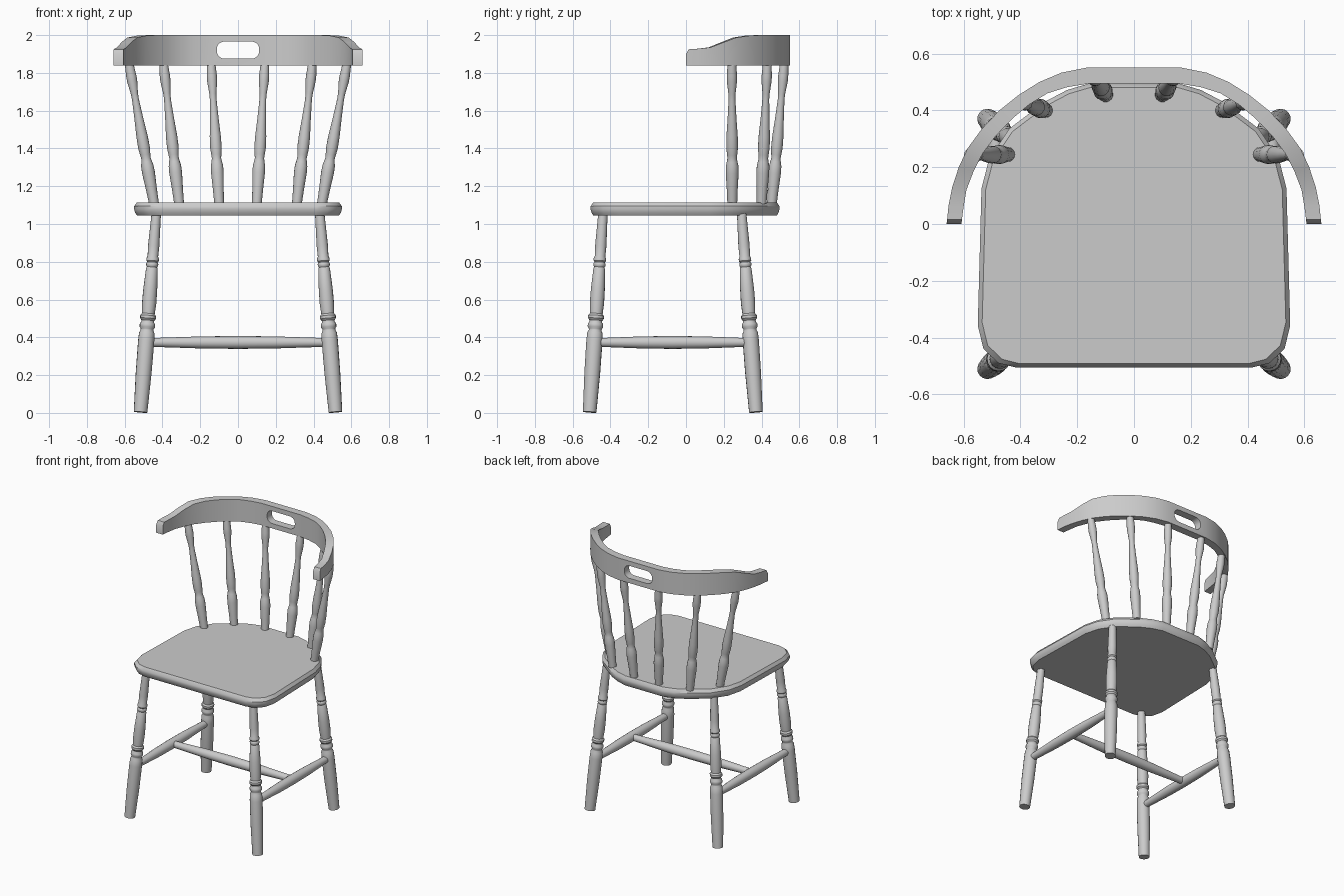
import bpy, bmesh, math
from mathutils import Vector

if "Cube" in bpy.data.objects:
    bpy.data.objects.remove(bpy.data.objects["Cube"])


def finish(name, bm, angle=35):
    bmesh.ops.recalc_face_normals(bm, faces=bm.faces)
    me = bpy.data.meshes.new(name)
    bm.to_mesh(me)
    bm.free()
    ob = bpy.data.objects.new(name, me)
    bpy.context.collection.objects.link(ob)
    bpy.ops.object.select_all(action='DESELECT')
    bpy.context.view_layer.objects.active = ob
    ob.select_set(True)
    bpy.ops.object.shade_smooth_by_angle(angle=math.radians(angle))
    return ob


def loft(name, rings, angle=35):
    """Bridge closed rings of equal length and cap both ends."""
    bm = bmesh.new()
    vs = [[bm.verts.new(p) for p in r] for r in rings]
    n = len(vs[0])
    for a, b in zip(vs, vs[1:]):
        for i in range(n):
            j = (i + 1) % n
            bm.faces.new((a[i], a[j], b[j], b[i]))
    bm.faces.new(vs[0])
    bm.faces.new(vs[-1])
    return finish(name, bm, angle)


def turned(name, a, b, profile, sides=16):
    """Lathe-turned rod from a to b; profile is (fraction, radius)."""
    a, b = Vector(a), Vector(b)
    q = (b - a).to_track_quat('Z', 'Y')
    rings = []
    for t, r in profile:
        c = a.lerp(b, t)
        rings.append([c + q @ Vector((r * math.cos(k * math.tau / sides),
                                      r * math.sin(k * math.tau / sides), 0))
                      for k in range(sides)])
    return loft(name, rings)


# Seat: half outline mirrored, stacked with softened edges
half = [(0.417, -0.505), (0.477, -0.49), (0.53, -0.44), (0.55, -0.357),
        (0.537, 0.125), (0.51, 0.23), (0.44, 0.335), (0.315, 0.43),
        (0.235, 0.472), (0.157, 0.495)]
outline = half + [(-x, y) for x, y in reversed(half)]
loft("seat", [[(x * s, y * s, z) for x, y in outline]
              for z, s in ((1.045, 0.972), (1.06, 0.99), (1.078, 1.0),
                           (1.094, 1.0), (1.115, 0.972))])

# Curved back rail: outer xy, inner xy, top height
rail_half = [(0.66, 0.0, 0.607, 0.0, 1.90), (0.658, 0.015, 0.606, 0.015, 1.925),
             (0.653, 0.065, 0.60, 0.06, 1.928), (0.64, 0.13, 0.59, 0.12, 1.935),
             (0.617, 0.20, 0.565, 0.185, 1.962), (0.586, 0.266, 0.533, 0.248, 1.987),
             (0.535, 0.336, 0.485, 0.312, 1.997), (0.474, 0.40, 0.428, 0.371, 2.0),
             (0.405, 0.455, 0.37, 0.42, 2.0), (0.333, 0.50, 0.305, 0.46, 2.0),
             (0.255, 0.533, 0.235, 0.482, 2.0), (0.164, 0.551, 0.157, 0.495, 2.0)]
stations = rail_half + [(-a, b, -c, d, z) for a, b, c, d, z in reversed(rail_half)]
rail = loft("back_rail", [[(a, b, 1.84), (a, b, z), (c, d, z), (c, d, 1.84)]
                          for a, b, c, d, z in stations])

# Hand hole through the rail
slot = []
for cx, cz, start in ((0.072, 1.926, 0), (-0.072, 1.926, 90),
                      (-0.072, 1.915, 180), (0.072, 1.915, 270)):
    for k in range(6):
        t = math.radians(start + k * 18)
        slot.append((cx + 0.04 * math.cos(t), cz + 0.04 * math.sin(t)))
cutter = loft("slot_cutter", [[(x, y, z) for x, z in slot] for y in (0.4, 0.65)])
cutter.hide_render = True
mod = rail.modifiers.new("hand_hole", 'BOOLEAN')
mod.operation = 'DIFFERENCE'
mod.solver = 'EXACT'
mod.object = cutter
bpy.ops.object.select_all(action='DESELECT')
bpy.context.view_layer.objects.active = rail
rail.select_set(True)
bpy.ops.object.modifier_apply(modifier=mod.name)
bpy.data.objects.remove(cutter)
bpy.ops.object.shade_smooth_by_angle(angle=math.radians(35))

spindle_profile = [(0, 0.026), (0.10, 0.029), (0.22, 0.034), (0.27, 0.033),
                   (0.30, 0.028), (0.325, 0.025), (0.35, 0.027), (0.40, 0.031),
                   (0.48, 0.030), (0.62, 0.023), (0.75, 0.018), (0.79, 0.019),
                   (0.88, 0.027), (0.92, 0.027), (1, 0.023)]
leg_profile = [(0, 0.036), (0.2, 0.042), (0.36, 0.043), (0.40, 0.041),
               (0.413, 0.034), (0.42, 0.034), (0.43, 0.041), (0.445, 0.041),
               (0.455, 0.034), (0.463, 0.034), (0.473, 0.042), (0.487, 0.042),
               (0.497, 0.034), (0.55, 0.038), (0.62, 0.037), (0.725, 0.031),
               (0.732, 0.027), (0.74, 0.032), (0.75, 0.032), (0.757, 0.027),
               (0.764, 0.033), (0.775, 0.033), (0.787, 0.028), (0.84, 0.030),
               (1, 0.025)]
stretcher_profile = [(0, 0.023), (0.08, 0.025), (0.3, 0.032), (0.5, 0.034),
                     (0.7, 0.032), (0.92, 0.025), (1, 0.023)]

for side, s in (("left", -1), ("right", 1)):
    # Back spindles, leaning out to the rail
    for part, a, b in (("outer", (0.445, 0.245), (0.576, 0.243)),
                       ("middle", (0.312, 0.40), (0.394, 0.43)),
                       ("inner", (0.10, 0.455), (0.142, 0.52))):
        turned(f"{side}_{part}_spindle", (s * a[0], a[1], 1.11),
               (s * b[0], b[1], 1.845), spindle_profile)
    # Splayed legs
    for part, y0, y1 in (("front", -0.51, -0.44), ("rear", 0.37, 0.295)):
        turned(f"{side}_{part}_leg", (s * 0.516, y0, 0.004),
               (s * 0.433, y1, 1.052), leg_profile)
    # Side stretchers
    turned(f"{side}_stretcher", (s * 0.487, -0.475, 0.373),
           (s * 0.487, 0.335, 0.373), stretcher_profile)

# Cross stretcher joining the two sides
turned("cross_stretcher", (-0.48, -0.065, 0.373), (0.48, -0.065, 0.373),
       stretcher_profile)
